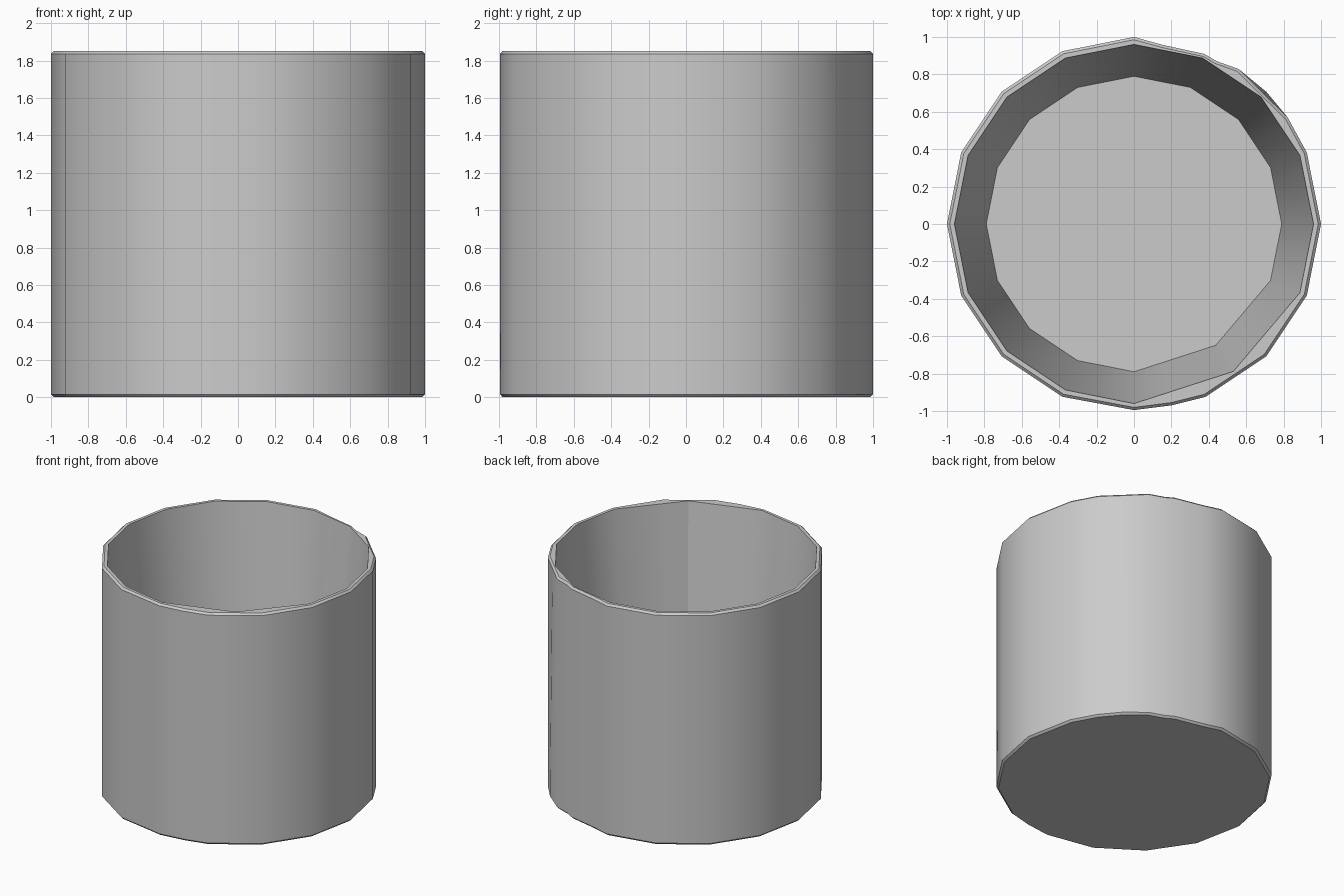
import bpy, bmesh
from math import radians, cos, sin

if "Cube" in bpy.data.objects:
    bpy.data.objects.remove(bpy.data.objects["Cube"])

# Outer outline: 16 regular sides with a slightly dented stretch at the back right
outer = {i * 22.5: 1.0 for i in range(16)}
outer.update({34.8: 1.0, 56.0: 1.0, 63.2: 0.976, 67.5: 0.984, 81.0: 0.97,
              270.0: 0.995, 281.6: 0.99})

# Inner outline: 16 sides, with two corners merged into one at the front right
inner = {i * 22.5: 1.0 for i in range(16) if i not in (13, 14)}
inner[304.0] = 0.99

angles = sorted(set(outer) | set(inner))


def outline_radius(outline, a):
    """Distance from the centre to the polygon outline at angle a."""
    keys = sorted(outline)
    for i, k in enumerate(keys):
        n = keys[(i + 1) % len(keys)]
        end = n if n > k else n + 360
        if k <= a < end:
            r0, r1 = outline[k], outline[n]
            t0, t1 = radians(a - k), radians(end - a)
            return r0 * r1 * sin(t0 + t1) / (r0 * sin(t0) + r1 * sin(t1))


# Profile from underside, over the chamfered rim, down to the inside floor
profile = [(outer, 0.985, 0.0), (outer, 1.0, 0.015), (outer, 1.0, 1.835),
           (outer, 0.985, 1.85), (inner, 0.96, 1.85), (inner, 0.79, 0.06)]

bm = bmesh.new()
rings = []
for outline, scale, z in profile:
    ring = []
    for a in angles:
        r = outline_radius(outline, a) * scale
        # dent: the back right corner is pushed in near the top
        if outline is outer and a == 45.0 and z > 1:
            r *= 0.982
        ring.append(bm.verts.new((r * cos(radians(a)), r * sin(radians(a)), z)))
    rings.append(ring)

# Walls and rim
n = len(angles)
for low, high in zip(rings, rings[1:]):
    for i in range(n):
        j = (i + 1) % n
        bm.faces.new((low[i], low[j], high[j], high[i]))

# Underside and inside floor
bm.faces.new(rings[0][::-1])
bm.faces.new(rings[-1])
bmesh.ops.recalc_face_normals(bm, faces=bm.faces)

mesh = bpy.data.meshes.new("cup")
bm.to_mesh(mesh)
bm.free()
cup = bpy.data.objects.new("cup", mesh)
bpy.context.collection.objects.link(cup)

bpy.context.view_layer.objects.active = cup
cup.select_set(True)
bpy.ops.object.shade_smooth_by_angle(angle=radians(30))
